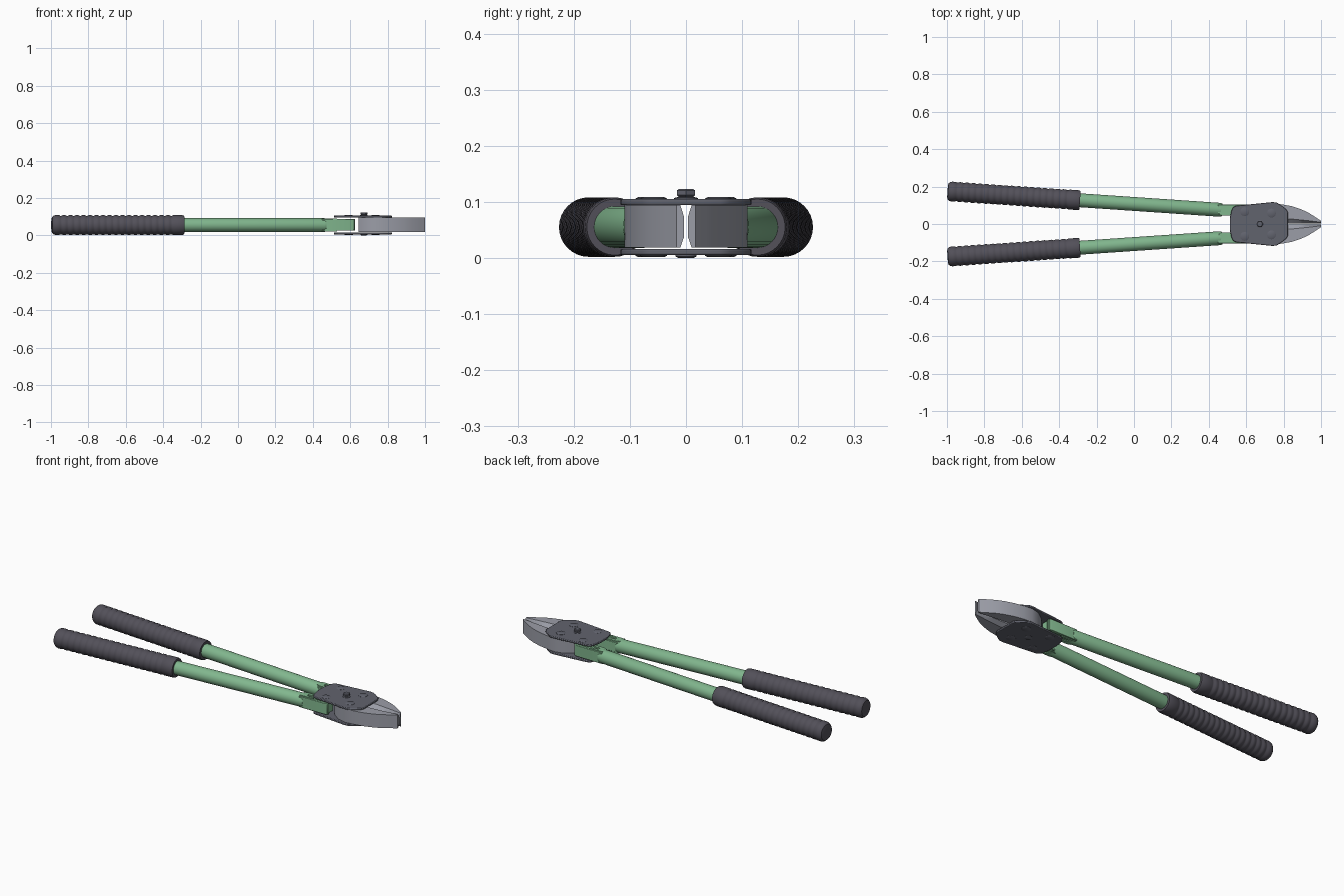
import bpy, bmesh, math
from mathutils import Matrix, Vector

cube = bpy.data.objects.get("Cube")
if cube:
    bpy.data.objects.remove(cube, do_unlink=True)


def material(name, rgb):
    m = bpy.data.materials.new(name)
    m.use_nodes = True
    m.diffuse_color = (*rgb, 1)
    m.node_tree.nodes["Principled BSDF"].inputs["Base Color"].default_value = (*rgb, 1)
    return m


GRIP = material("dark rubber", (0.085, 0.08, 0.10))
GREEN = material("green paint", (0.22, 0.47, 0.27))
STEEL = material("jaw steel", (0.33, 0.34, 0.39))
PLATE = material("dark steel", (0.12, 0.125, 0.155))
MID = 0.055


def finish(bm, name, mat, bevel=0, smooth=True):
    bmesh.ops.recalc_face_normals(bm, faces=bm.faces)
    me = bpy.data.meshes.new(name)
    bm.to_mesh(me)
    bm.free()
    ob = bpy.data.objects.new(name, me)
    bpy.context.collection.objects.link(ob)
    me.materials.append(mat)
    if bevel:
        mod = ob.modifiers.new("edge", "BEVEL")
        mod.width, mod.segments = bevel, 2
    if smooth:
        bpy.ops.object.select_all(action="DESELECT")
        ob.select_set(True)
        bpy.context.view_layer.objects.active = ob
        bpy.ops.object.shade_smooth_by_angle(angle=math.radians(35))
    return ob


def loft(name, rings, mat, matrix=None, bevel=0, smooth=True):
    """Skin a row of equal closed rings and cap both ends."""
    bm = bmesh.new()
    rows = [[bm.verts.new(p) for p in ring] for ring in rings]
    n = len(rows[0])
    for a, b in zip(rows, rows[1:]):
        for i in range(n):
            j = (i + 1) % n
            bm.faces.new((a[i], a[j], b[j], b[i]))
    bm.faces.new(rows[0])
    bm.faces.new(rows[-1])
    if matrix:
        bm.transform(matrix)
    return finish(bm, name, mat, bevel, smooth)


def lathe(name, profile, mat, matrix, sides=32):
    """Revolve (radius, height) points around the local z axis."""
    rings = [[(r * math.cos(math.tau * i / sides), r * math.sin(math.tau * i / sides), h)
              for i in range(sides)] for r, h in profile]
    return loft(name, rings, mat, matrix)


def prism(name, outline, z0, z1, mat, bevel=0):
    return loft(name, [[(x, y, z) for x, y in outline] for z in (z0, z1)], mat, bevel=bevel)


# Grip profile, with rounded end, ribs and smooth collar
LENGTH, RIBS = 0.71, 18
grip_profile = [(0.030, 0), (0.043, 0.003), (0.050, 0.011), (0.053, 0.022)]
pitch = (LENGTH - 0.085) / RIBS
for k in range(RIBS):
    h = 0.04 + k * pitch
    grip_profile += [(0.053, h), (0.0495, h + pitch * 0.2),
                     (0.0495, h + pitch * 0.4), (0.053, h + pitch * 0.6)]
grip_profile += [(0.053, LENGTH - 0.01), (0.050, LENGTH), (0.037, LENGTH)]

for side, label in ((1, "left"), (-1, "right")):
    # Handle axis runs from the grip end towards the pivot
    start = Vector((-0.997, side * 0.175, MID))
    direction = Vector((1, -side * 0.068, 0)).normalized()
    axis = Matrix.Translation(start) @ direction.to_track_quat("Z", "Y").to_matrix().to_4x4()
    lathe(label + "_grip", grip_profile, GRIP, axis)
    lathe(label + "_handle_tube", [(0.037, 0.68), (0.037, 1.462), (0.033, 1.472)], GREEN, axis)

    # Handle bracket: a channel with its web outside and two flanges
    def strip(points):
        return [(x, side * y) for x, y in points]
    prism(label + "_bracket_web", strip([(0.45, 0.092), (0.45, 0.104), (0.61, 0.103),
                                         (0.625, 0.096), (0.625, 0.085)]),
          0.025, 0.087, GREEN, 0.002)
    prism(label + "_bracket_core", strip([(0.44, 0.055), (0.44, 0.1), (0.622, 0.1),
                                          (0.622, 0.045), (0.47, 0.045)]),
          0.029, 0.083, GREEN, 0.002)
    for z0, z1, place in ((0.083, 0.090, "top"), (0.021, 0.027, "bottom")):
        prism(label + "_bracket_tab_" + place,
              strip([(0.45, 0.058), (0.45, 0.096), (0.53, 0.096), (0.53, 0.085),
                     (0.485, 0.082), (0.485, 0.068), (0.53, 0.064), (0.53, 0.05), (0.47, 0.05)]),
              z0, z1, GREEN)

    # Jaw: outer curve, and an inner edge ground to a blade
    stations = [(0.645, 0.065, 0.014), (0.69, 0.098, 0.014), (0.74, 0.110, 0.016),
                (0.79, 0.105, 0.026), (0.84, 0.096, 0.027), (0.89, 0.080, 0.022),
                (0.93, 0.062, 0.018), (0.97, 0.037, 0.013), (1.0, 0.017, 0.010)]
    jaw = []
    for x, outer, ridge in stations:
        jaw.append([(x, side * y, z) for y, z in
                    ((outer, 0.019), (outer, 0.094), (ridge, 0.094),
                     (0.004, 0.075), (0.004, 0.036), (ridge, 0.019))])
    loft(label + "_jaw", jaw, STEEL)

# Pivot plates above and below the jaws
half = [(0.512, 0.03), (0.522, 0.075), (0.532, 0.092), (0.55, 0.098), (0.74, 0.117),
        (0.762, 0.115), (0.78, 0.104), (0.815, 0.078), (0.823, 0.062), (0.823, 0.03)]
outline = half + [(x, -y) for x, y in reversed(half)]
prism("top_plate", outline, 0.094, 0.105, PLATE, 0.003)
prism("bottom_plate", outline, 0.005, 0.016, PLATE, 0.003)

# Low rivets at the corners, on both plates
for side, label in ((1, "left"), (-1, "right")):
    for x, y, place in ((0.592, 0.066, "rear"), (0.735, 0.058, "front")):
        for base, flip, level in ((0.104, 1, "top"), (0.006, -1, "bottom")):
            spot = Matrix.Translation((x, side * y, base)) @ Matrix.Diagonal((1, 1, flip, 1))
            lathe(f"{label}_{place}_rivet_{level}",
                  [(0.024, 0), (0.024, 0.002), (0.019, 0.0045)], PLATE, spot, 12)

# Centre bolt: washer, hexagonal nut and lower head
pivot = Matrix.Translation((0.673, 0, 0))
lathe("pivot_washer", [(0.021, 0.104), (0.021, 0.107), (0.012, 0.109), (0.012, 0.112)],
      PLATE, pivot, 24)
lathe("pivot_nut", [(0.015, 0.109), (0.019, 0.112), (0.019, 0.120), (0.015, 0.123)],
      PLATE, pivot, 6)
lathe("pivot_head", [(0.019, 0.006), (0.019, 0.003), (0.014, 0.0)], PLATE, pivot, 24)
